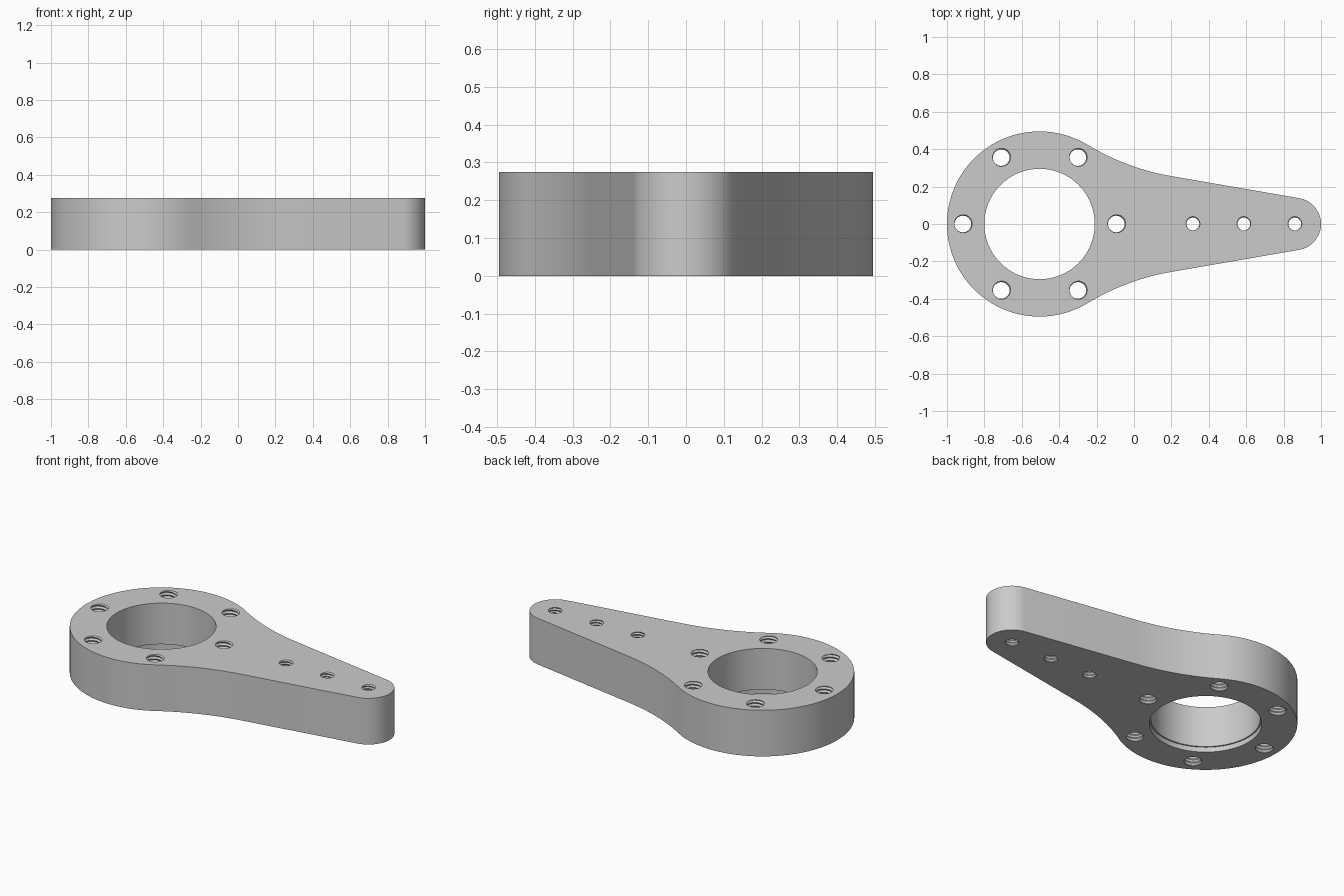
import bpy, bmesh
from math import cos, sin, pi, atan2, hypot
from mathutils import Vector

if "Cube" in bpy.data.objects:
    bpy.data.objects.remove(bpy.data.objects["Cube"], do_unlink=True)

HEIGHT = 0.275
RING_X, RING_R = -0.505, 0.495
TIP_X, TIP_R = 0.86, 0.14
BORE_R, RECESS_R, RECESS_H = 0.295, 0.303, 0.03
BOLT_R = 0.41

grey = bpy.data.materials.new("metal grey")
grey.use_nodes = True
grey.diffuse_color = (0.6, 0.6, 0.6, 1)
grey.node_tree.nodes["Principled BSDF"].inputs["Base Color"].default_value = (0.6, 0.6, 0.6, 1)


def make_object(name, bm):
    bmesh.ops.recalc_face_normals(bm, faces=bm.faces[:])
    mesh = bpy.data.meshes.new(name)
    bm.to_mesh(mesh)
    bm.free()
    obj = bpy.data.objects.new(name, mesh)
    bpy.context.collection.objects.link(obj)
    mesh.materials.append(grey)
    return obj


def arc(cx, cy, r, start, end, steps):
    return [(cx + r * cos(start + (end - start) * i / steps),
             cy + r * sin(start + (end - start) * i / steps)) for i in range(steps + 1)]


def arm_outline():
    """Upper half from the tip to the ring, then its mirror image."""
    slope = 1.4                                   # direction of the straight flank's normal
    normal = Vector((cos(slope), sin(slope)))
    along = Vector((-normal.y, normal.x))
    start = Vector((TIP_X, 0)) + normal * TIP_R + along * 0.695
    ring = Vector((RING_X, 0))
    # fillet tangent to the flank and to the ring
    d = start - ring
    r = (d.length_squared - RING_R ** 2) / (2 * (RING_R - d.dot(normal)))
    c = start + normal * r
    meet = atan2(c.y, c.x - RING_X)
    half = arc(TIP_X, 0, TIP_R, 0, slope, 24)
    half += arc(c.x, c.y, r, slope - pi, meet - pi, 20)
    half += arc(RING_X, 0, RING_R, meet, pi, 48)[1:]
    return half + [(x, -y) for x, y in half[-2:0:-1]]


def add_bore(bm):
    """Round bore with a shallow wider recess at the bottom."""
    profile = [(RECESS_R, -0.05), (RECESS_R, RECESS_H), (BORE_R, RECESS_H), (BORE_R, HEIGHT + 0.05)]
    n = 96
    rings = [[bm.verts.new((x, y, z)) for x, y in arc(RING_X, 0, r, 0, 2 * pi, n)[:n]]
             for r, z in profile]
    for low, high in zip(rings, rings[1:]):
        for j in range(n):
            k = (j + 1) % n
            bm.faces.new((low[j], low[k], high[k], high[j]))
    bm.faces.new(rings[0])
    bm.faces.new(rings[-1])


def add_thread(bm, x, y, minor, major, pitch):
    """Helical V thread; the seam joins each row to the one a full turn above."""
    n = 28
    rows = 2 * int((HEIGHT + 0.12) / pitch)
    grid = []
    for i in range(rows):
        r = major if i % 2 else minor
        grid.append([bm.verts.new((x + r * cos(2 * pi * j / n), y + r * sin(2 * pi * j / n),
                                   -0.057 + pitch * (i / 2 + j / n))) for j in range(n)])
    faces = []
    for i in range(rows - 1):
        for j in range(n - 1):
            faces.append(bm.faces.new((grid[i][j], grid[i][j + 1], grid[i + 1][j + 1], grid[i + 1][j])))
        if i + 3 < rows:
            faces.append(bm.faces.new((grid[i][-1], grid[i + 2][0], grid[i + 3][0], grid[i + 1][-1])))
    # close both ends with fans
    rim = {e for f in faces for e in f.edges if len(e.link_faces) == 1}
    ends = [bm.verts.new((x, y, z)) for z in (-0.08, HEIGHT + 0.1)]
    for e in rim:
        top = e.verts[0].co.z > HEIGHT / 2
        bm.faces.new((e.verts[0], e.verts[1], ends[top]))


# Plate body
bm = bmesh.new()
base = bm.faces.new([bm.verts.new((x, y, 0)) for x, y in arm_outline()])
lifted = bmesh.ops.extrude_face_region(bm, geom=[base], use_keep_orig=True)["geom"]
bmesh.ops.translate(bm, vec=(0, 0, HEIGHT), verts=[v for v in lifted if isinstance(v, bmesh.types.BMVert)])
plate = make_object("mounting_arm", bm)

# Bore, six bolt holes around it, three smaller holes along the arm
bm = bmesh.new()
add_bore(bm)
for i in range(6):
    a = i * pi / 3
    add_thread(bm, RING_X + BOLT_R * cos(a), BOLT_R * sin(a), 0.0445, 0.052, 0.02)
for x in (0.315, 0.587, 0.86):
    add_thread(bm, x, 0, 0.0345, 0.04, 0.016)
cutter = make_object("hole_cutter", bm)
cutter.hide_render = True

cut = plate.modifiers.new("holes", "BOOLEAN")
cut.operation = "DIFFERENCE"
cut.solver = "EXACT"
cut.object = cutter
bpy.ops.object.select_all(action="DESELECT")
plate.select_set(True)
bpy.context.view_layer.objects.active = plate
bpy.ops.object.modifier_apply(modifier=cut.name)
bpy.data.objects.remove(cutter, do_unlink=True)
bpy.ops.object.shade_smooth_by_angle(angle=pi / 6)
